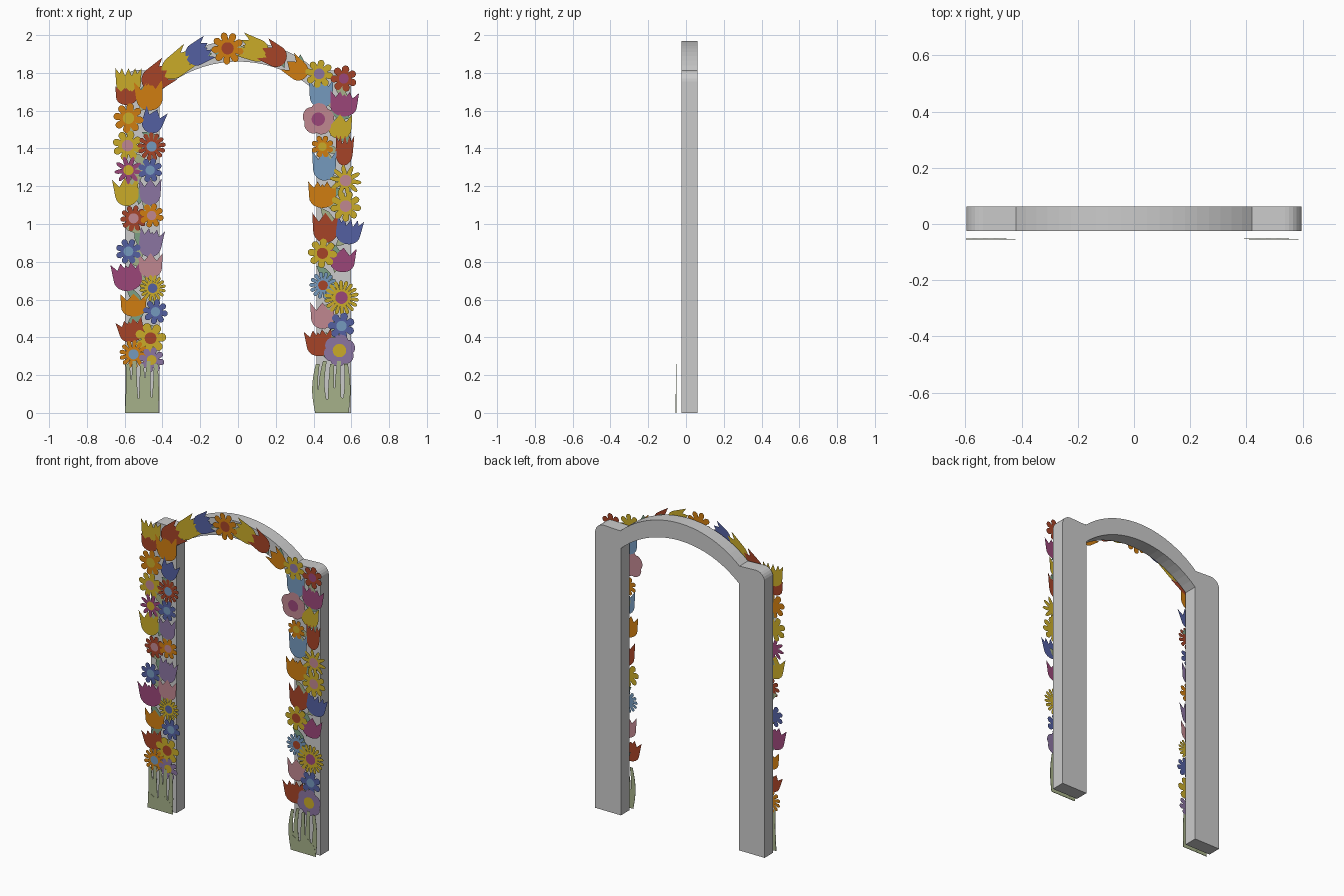
import bpy, bmesh, math, random
from mathutils import Vector

if "Cube" in bpy.data.objects:
    bpy.data.objects.remove(bpy.data.objects["Cube"])

random.seed(4)
PALETTE = {"y": "C8AA2D", "o": "CF7D18", "r": "A4452C", "b": "5460A0", "l": "7498BC",
           "p": "BF868F", "m": "994878", "v": "8A74A0", "g": "A4AF88", "t": "7B9E82"}
MATS = {}
for key, hx in PALETTE.items():
    m = bpy.data.materials.new("paint_" + key)
    rgb = [(int(hx[i:i + 2], 16) / 255) ** 2.2 for i in (0, 2, 4)]
    m.diffuse_color = (*rgb, 1)
    m.use_nodes = True
    m.node_tree.nodes["Principled BSDF"].inputs["Base Color"].default_value = m.diffuse_color
    MATS[key] = m


def finish(bm, name, color=None):
    me = bpy.data.meshes.new(name)
    bm.to_mesh(me)
    bm.free()
    ob = bpy.data.objects.new(name, me)
    bpy.context.collection.objects.link(ob)
    if color:
        me.materials.append(MATS[color])
    return ob


def sheet(name, outlines, color, x, z, y, tilt=0):
    """Thin cut-out: each (centre, outline) is fan filled, tilted clockwise and placed at x, y, z."""
    bm = bmesh.new()
    c, s = math.cos(math.radians(tilt)), math.sin(math.radians(tilt))
    for depth, (centre, pts) in enumerate(outlines):
        vs = [bm.verts.new((x + u * c + w * s, y - depth * .0012, z - u * s + w * c))
              for u, w in [centre] + pts]
        for i in range(1, len(vs)):
            j = i % (len(vs) - 1) + 1
            bm.faces.new((vs[0], vs[i], vs[j]))
    return finish(bm, name, color)


def solid(name, pts, y0, y1, color=None):
    """Outline in x/z extruded from y0 to y1."""
    bm = bmesh.new()
    f = bm.faces.new([bm.verts.new((x, y0, z)) for x, z in pts])
    ret = bmesh.ops.extrude_face_region(bm, geom=[f])
    bmesh.ops.translate(bm, vec=Vector((0, y1 - y0, 0)),
                        verts=[v for v in ret["geom"] if isinstance(v, bmesh.types.BMVert)])
    bmesh.ops.recalc_face_normals(bm, faces=bm.faces[:])
    return finish(bm, name, color)


def arc(half, spring, peak, n=10):
    """Points from the right springing up to the crown."""
    sag = peak - spring
    r = (half * half + sag * sag) / (2 * sag)
    a = math.asin(half / r)
    return [(r * math.sin(a * (1 - i / n)), peak - r + r * math.cos(a * (1 - i / n)))
            for i in range(n + 1)]


# Arch frame: right half of the outer and inner outline, mirrored
corner = [(.537 + .06 * math.cos(t * math.pi / 12), 1.755 + .06 * math.sin(t * math.pi / 12))
          for t in range(7)]
outer = [(.597, 0)] + corner + arc(.42, 1.81, 1.97)
inner = [(.415, 0)] + arc(.415, 1.70, 1.86)
mirror = lambda pts: [(-x, z) for x, z in pts[-2::-1]]
loop = outer + mirror(outer)
hole = inner + mirror(inner)
solid("arch_frame", loop + hole[::-1], -.025, .062)

# Open flowers: petal shape by kind (inner ratio, exponent, centre ratio)
KINDS = {"petal": (.55, .5, .38), "round": (.86, .7, .42), "thin": (.48, .3, .36), "point": (.45, 1.3, .36)}


def flower(x, z, r, n, kind, cols, y):
    inner_r, power, core = KINDS[kind]
    steps, pts = 8, []
    turn = random.uniform(0, 1)
    for i in range(n * steps):
        f = abs(math.sin(math.pi * (i % steps) / steps)) ** power
        a = 2 * math.pi * i / (n * steps) + turn
        rad = r * (inner_r + (1 - inner_r) * f)
        pts.append((rad * math.cos(a), rad * math.sin(a)))
    sheet("flower_petals", [((0, 0), pts)], cols[0], x, z, y)
    disc = [(r * core * math.cos(k * math.pi / 9), r * core * math.sin(k * math.pi / 9)) for k in range(18)]
    sheet("flower_centre", [((0, 0), disc)], cols[1], x, z, y - .0012)


def tulip(x, z, w, h, tilt, n, col, y):
    # cup rounded below, n pointed tips above, with one middle petal in front
    cup = [(-.5 * w * math.cos(k * math.pi / 12), -.1 * h - .4 * h * math.sin(k * math.pi / 12))
           for k in range(13)]
    crown = []
    for i in range(2 * n - 1):
        u = .54 - 1.08 * i / (2 * n - 2)
        crown.append((u * w, h * (.5 if i % 2 == 0 else .2)))
    mid = [(0, -.42 * h), (.2 * w, -.2 * h), (.23 * w, .1 * h), (0, .4 * h), (-.23 * w, .1 * h), (-.2 * w, -.2 * h)]
    sheet("tulip", [((0, -.1 * h), cup + crown), ((0, 0), mid)], col, x, z, y, tilt)


# x, z, radius, petals, kind, petal and centre colours
left_flowers = [
    (-.58, 1.56, .08, 8, "petal", "oy"), (-.585, 1.415, .08, 8, "petal", "yp"),
    (-.457, 1.41, .075, 13, "thin", "rl"), (-.58, 1.285, .075, 9, "point", "my"),
    (-.465, 1.285, .065, 8, "petal", "bl"), (-.553, 1.03, .07, 10, "petal", "rp"),
    (-.457, 1.045, .065, 8, "petal", "op"), (-.58, .855, .068, 8, "petal", "bl"),
    (-.452, .66, .07, 16, "thin", "yb"), (-.437, .535, .066, 8, "petal", "bl"),
    (-.463, .395, .083, 7, "petal", "yr"), (-.553, .31, .075, 13, "thin", "ol"),
    (-.457, .28, .068, 8, "petal", "vy")]
right_flowers = [
    (-.055, 1.93, .086, 9, "petal", "or"), (.43, 1.795, .075, 8, "petal", "yv"),
    (.56, 1.77, .07, 7, "petal", "rm"), (.425, 1.555, .085, 5, "round", "pm"),
    (.447, 1.41, .06, 8, "petal", "oy"), (.57, 1.23, .085, 10, "point", "yp"),
    (.57, 1.095, .082, 9, "petal", "yp"), (.447, .845, .078, 8, "petal", "yr"),
    (.45, .675, .072, 14, "thin", "lr"), (.548, .61, .092, 18, "thin", "ym"),
    (.548, .46, .072, 7, "petal", "bl"), (.537, .33, .085, 6, "round", "vy")]

# x, z, width, height, tilt, tips, colour
left_tulips = [
    (-.58, 1.755, .13, .14, 0, 5, "y"), (-.59, 1.68, .11, .10, 0, 3, "r"),
    (-.43, 1.775, .13, .17, 55, 4, "r"), (-.47, 1.68, .14, .16, -5, 3, "o"),
    (-.45, 1.545, .11, .13, 20, 3, "b"), (-.59, 1.17, .125, .15, -8, 3, "y"),
    (-.465, 1.17, .11, .14, 0, 3, "v"), (-.463, .90, .12, .15, 10, 4, "v"),
    (-.585, .72, .15, .15, -8, 4, "m"), (-.463, .78, .12, .13, 0, 3, "p"),
    (-.553, .57, .13, .12, 0, 3, "o"), (-.565, .435, .13, .12, -15, 4, "r"),
    (-.32, 1.845, .12, .19, 52, 4, "y"), (-.21, 1.905, .12, .14, 60, 4, "b")]
right_tulips = [
    (.085, 1.925, .12, .16, -70, 4, "y"), (.19, 1.895, .115, .14, -60, 3, "r"),
    (.31, 1.82, .105, .13, -50, 3, "o"), (.44, 1.69, .12, .15, 0, 4, "l"),
    (.56, 1.635, .14, .13, 5, 4, "m"), (.54, 1.515, .12, .13, 0, 3, "y"),
    (.563, 1.39, .09, .16, 3, 5, "r"), (.457, 1.31, .12, .16, 0, 3, "l"),
    (.447, 1.155, .14, .14, 0, 4, "o"), (.463, .98, .13, .16, 0, 3, "r"),
    (.585, .96, .13, .135, 12, 5, "b"), (.553, .81, .13, .13, 5, 3, "m"),
    (.447, .515, .12, .14, 0, 3, "p"), (.43, .37, .135, .14, -8, 4, "r")]

layer = 0
for row in left_tulips + right_tulips:
    tulip(*row, -.047 - layer * .0001)
    layer += 1
for row in left_flowers + right_flowers:
    flower(*row, -.047 - layer * .0001)
    layer += 1

# Small leaves filling the gaps behind the flowers
leaf = [(0, -.06), (.02, -.025), (.022, .015), (0, .06), (-.022, .015), (-.02, -.025)]
for side in (-1, 1):
    for k in range(24):
        x = side * (.507 + random.uniform(-.055, .055))
        sheet("leaf", [((0, 0), leaf)], random.choice("ggt"), x, .32 + k * .06,
              -.042 - k * .0001, random.uniform(-75, 75))
for k in range(7):
    x = -.3 + k * .105
    sheet("leaf", [((0, 0), leaf)], random.choice("gt"), x, 1.92 - .75 * x * x, -.043 - k * .0001, 60 + 20 * k)


# Stem clumps at the feet: base, then curved tapering blades
def blade(x0, x1, bow, w, top, y):
    left, right = [], []
    for i in range(9):
        t = i / 8
        x = x0 + (x1 - x0) * t + bow * math.sin(math.pi * t)
        half = w * (1 - .55 * t) / 2
        left.append((x - half, top * t))
        right.append((x + half, top * t))
    solid("stem_blade", right + left[::-1], y, y - .0015, "g")


for name, cx, bow in (("left", -.51, 0), ("right", .497, -.022)):
    solid(name + "_stem_base", [(cx - .088, 0), (cx + .088, 0), (cx + .08, .06), (cx + .03, .10),
                                (cx - .03, .07), (cx - .085, .10)], -.053, -.055, "g")
    for k in range(5):
        off = (k - 2) * .034
        blade(cx + off * .98, cx + off * 1.1, bow * (1 - k / 3) + .004 * (-1) ** k,
              .044, .26 + .015 * (k % 2), -.0515 - k * .0003)
